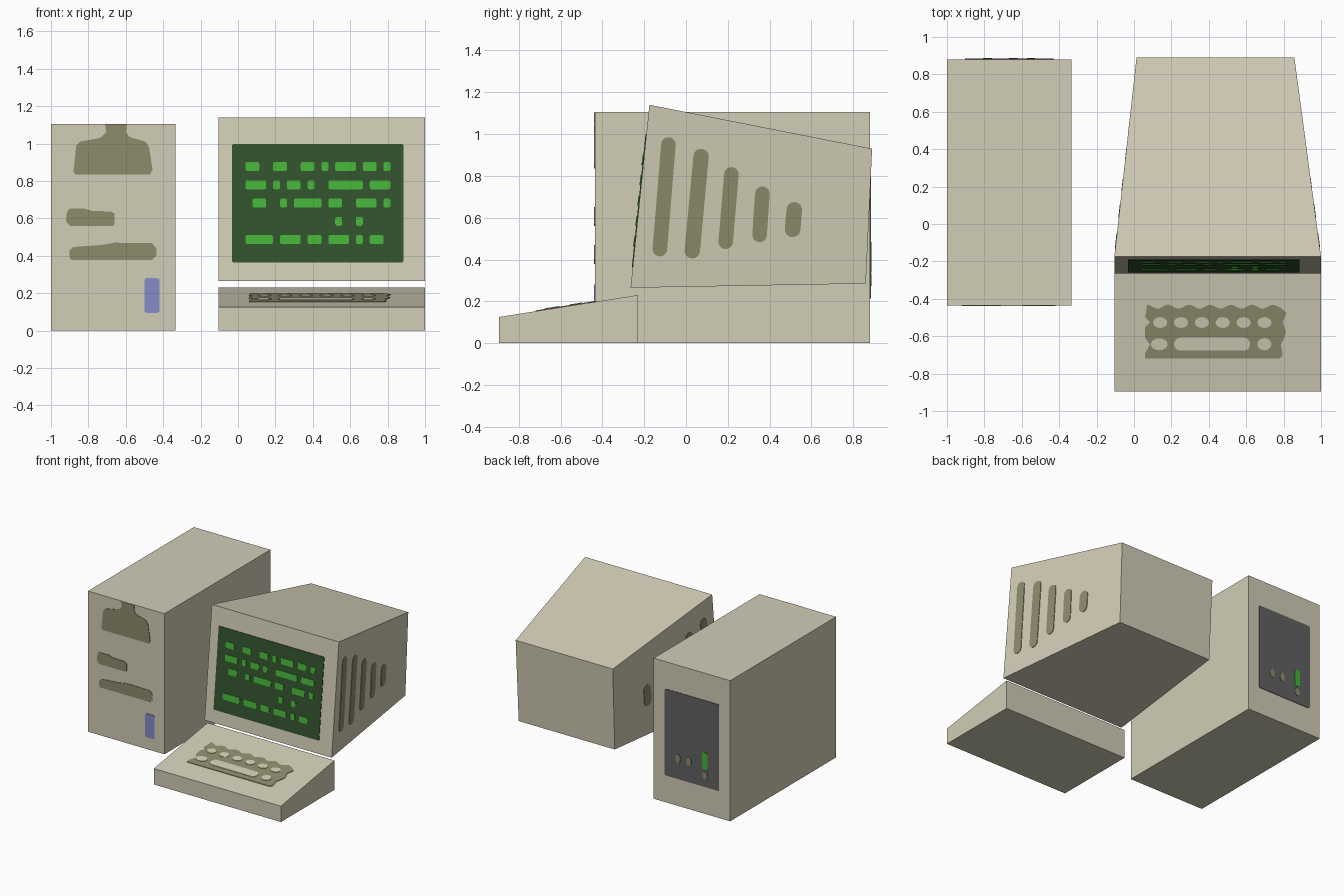
import bpy, bmesh, math

if "Cube" in bpy.data.objects:
    bpy.data.objects.remove(bpy.data.objects["Cube"])


def material(name, rgb):
    m = bpy.data.materials.new(name)
    m.diffuse_color = (*rgb, 1)
    m.use_nodes = True
    m.node_tree.nodes["Principled BSDF"].inputs["Base Color"].default_value = m.diffuse_color
    return m


BEIGE = material("beige", (0.64, 0.61, 0.47))
OLIVE = material("olive", (0.27, 0.26, 0.15))
BLUE = material("blue", (0.24, 0.265, 0.60))
DARK_GREEN = material("dark green", (0.032, 0.085, 0.027))
GREEN = material("bright green", (0.06, 0.45, 0.04))
GREY = material("dark grey", (0.12, 0.12, 0.12))


def finish(name, bm, mat):
    bmesh.ops.recalc_face_normals(bm, faces=bm.faces)
    me = bpy.data.meshes.new(name)
    bm.to_mesh(me)
    bm.free()
    me.materials.append(mat)
    ob = bpy.data.objects.new(name, me)
    bpy.context.collection.objects.link(ob)
    return ob


def prism(bm, ring_a, ring_b):
    a = [bm.verts.new(p) for p in ring_a]
    b = [bm.verts.new(p) for p in ring_b]
    bm.faces.new(a)
    bm.faces.new(b[::-1])
    n = len(a)
    for i in range(n):
        j = (i + 1) % n
        bm.faces.new((a[i], b[i], b[j], a[j]))


def block(name, ring_a, ring_b):
    bm = bmesh.new()
    prism(bm, ring_a, ring_b)
    return finish(name, bm, BEIGE)


def plates(name, outlines, surface, mat, top=0.004, base=-0.001):
    """Thin plates with 2D outlines laid on a surface map (u, v, offset)."""
    bm = bmesh.new()
    for o in outlines:
        prism(bm, [surface(u, v, top) for u, v in o], [surface(u, v, base) for u, v in o])
    return finish(name, bm, mat)


def rounded(x0, x1, y0, y1, r):
    pts = []
    for k, (cx, cy) in enumerate(((x1 - r, y1 - r), (x0 + r, y1 - r), (x0 + r, y0 + r), (x1 - r, y0 + r))):
        for i in range(5):
            a = math.pi / 2 * (k + i / 4)
            pts.append((cx + r * math.cos(a), cy + r * math.sin(a)))
    return pts


def ellipse(cx, cy, w, h):
    return [(cx + w / 2 * math.cos(i * math.pi / 8), cy + h / 2 * math.sin(i * math.pi / 8)) for i in range(16)]


def capsule(top, bottom, w):
    """Slanted slot from its top tip to its bottom tip."""
    r = w / 2
    pts = []
    for (y, z), start, sign in ((top, 0, -1), (bottom, math.pi, 1)):
        for i in range(9):
            a = start + math.pi * i / 8
            pts.append((y + r * math.cos(a), z + sign * r + r * math.sin(a)))
    return pts


# Surfaces that carry details
def monitor_y(z):
    return -0.265 + (z - 0.265) * 0.09 / 0.875


def monitor_front(x, z, o):
    return (x, monitor_y(z) - o, z)


def side_right(y, z, o):
    return (1.0 - 0.131 * (y - monitor_y(z)) + o, y, z)


def side_left(y, z, o):
    return (-0.105 + 0.109 * (y - monitor_y(z)) - o, y, z)


def tower_front(x, z, o):
    return (x, -0.435 - o, z)


def tower_back(x, z, o):
    return (x, 0.88 + o, z)


def keyboard_top(x, y, o):
    return (x, y, 0.125 + (y + 0.895) * 0.105 / 0.665 + o)


# Tower case
tower = [(-0.435, 0), (0.88, 0), (0.88, 1.105), (-0.435, 1.105)]
block("tower_case", [(-1, y, z) for y, z in tower], [(-0.335, y, z) for y, z in tower])

# Tower front details
bay = [(-0.71, 1.104), (-0.705, 1.06), (-0.735, 1.03), (-0.845, 1.01), (-0.865, 0.99), (-0.88, 0.85),
       (-0.87, 0.835), (-0.47, 0.835), (-0.457, 0.86), (-0.475, 0.98), (-0.495, 1.01), (-0.58, 1.035),
       (-0.598, 1.06), (-0.595, 1.104)]
slot = [(-0.90, 0.39), (-0.89, 0.378), (-0.46, 0.378), (-0.437, 0.40), (-0.437, 0.44), (-0.46, 0.468),
        (-0.66, 0.47), (-0.73, 0.458), (-0.88, 0.447), (-0.90, 0.43)]
small_slot = [(-0.92, 0.585), (-0.90, 0.56), (-0.67, 0.56), (-0.66, 0.57), (-0.66, 0.625), (-0.68, 0.637),
              (-0.78, 0.64), (-0.82, 0.652), (-0.90, 0.652), (-0.915, 0.635)]
plates("drive_slots", [bay, slot, small_slot], tower_front, OLIVE)
plates("power_button", [rounded(-0.5, -0.42, 0.095, 0.28, 0.012)], tower_front, BLUE)

# Tower back panel with sockets
plates("back_panel", [rounded(-0.904, -0.431, 0.213, 0.892, 0.012)], tower_back, GREY)
plates("back_sockets", [ellipse(-0.55, 0.374, 0.044, 0.07), ellipse(-0.645, 0.377, 0.044, 0.07),
                        ellipse(-0.785, 0.304, 0.044, 0.06)], tower_back, OLIVE, 0.008)
plates("back_green_socket", [rounded(-0.807, -0.76, 0.35, 0.485, 0.01)], tower_back, GREEN, 0.008)

# Monitor body, tapering to the back
profile = [(monitor_y(0.265), 0.265), (0.86, 0.285), (0.89, 0.93), (monitor_y(1.14), 1.14)]
block("monitor_body", [side_left(y, z, 0) for y, z in profile], [side_right(y, z, 0) for y, z in profile])

# Screen with rows of glowing dashes (start cell, length)
plates("screen", [rounded(-0.032, 0.885, 0.365, 0.997, 0.008)], monitor_front, DARK_GREEN)
rows = [
    [(0, 2), (4, 2), (8, 2), (11, 1), (13, 3), (17, 2), (20, 1)],
    [(0, 3), (4, 1), (6, 2), (9, 1), (12, 5), (18, 3)],
    [(1, 2), (5, 1), (7, 4), (12, 2), (16, 3), (20, 1)],
    [(13, 1), (16, 1)],
    [(0, 4), (5, 3), (9, 2), (12, 3), (16, 1), (18, 2)],
]
dashes = []
for r, runs in enumerate(rows):
    z = 0.877 - r * 0.0975
    for start, n in runs:
        x = 0.04 + start * 0.0369
        dashes.append(rounded(x, x + n * 0.0369, z - 0.024, z + 0.024, 0.01))
plates("screen_dashes", dashes, monitor_front, GREEN, 0.008)

# Vents on both monitor sides
vents = [capsule((-0.084, 0.985), (-0.125, 0.415), 0.07), capsule((0.072, 0.93), (0.03, 0.405), 0.074),
         capsule((0.217, 0.842), (0.19, 0.45), 0.07), capsule((0.365, 0.75), (0.352, 0.483), 0.07),
         capsule((0.518, 0.675), (0.51, 0.507), 0.075)]
plates("vents_right", vents, side_right, OLIVE)
plates("vents_left", vents, side_left, OLIVE)

# Keyboard wedge
wedge = [(-0.895, 0), (-0.23, 0), (-0.23, 0.23), (-0.895, 0.125)]
block("keyboard_body", [(-0.105, y, z) for y, z in wedge], [(1.0, y, z) for y, z in wedge])

# Key field: wavy plate with key gaps on top
top_edge = [(0.07 + i * 0.0225, -0.442 + 0.011 * math.cos(i * 1.26)) for i in range(33)]
right_edge = [(0.815, -0.475), (0.795, -0.525), (0.813, -0.58), (0.80, -0.615), (0.785, -0.645),
              (0.795, -0.70), (0.78, -0.72)]
left_edge = [(0.06, -0.72), (0.06, -0.69), (0.085, -0.645), (0.06, -0.61), (0.06, -0.55),
             (0.085, -0.525), (0.06, -0.50)]
plates("key_field", [top_edge + right_edge + left_edge], keyboard_top, OLIVE)
gaps = [ellipse(0.14 + i * 0.1115, -0.527, 0.076, 0.058) for i in range(6)]
gaps += [ellipse(0.135, -0.643, 0.09, 0.064), ellipse(0.697, -0.643, 0.076, 0.066),
         rounded(0.215, 0.62, -0.677, -0.608, 0.032)]
plates("key_gaps", gaps, keyboard_top, BEIGE, 0.007)
